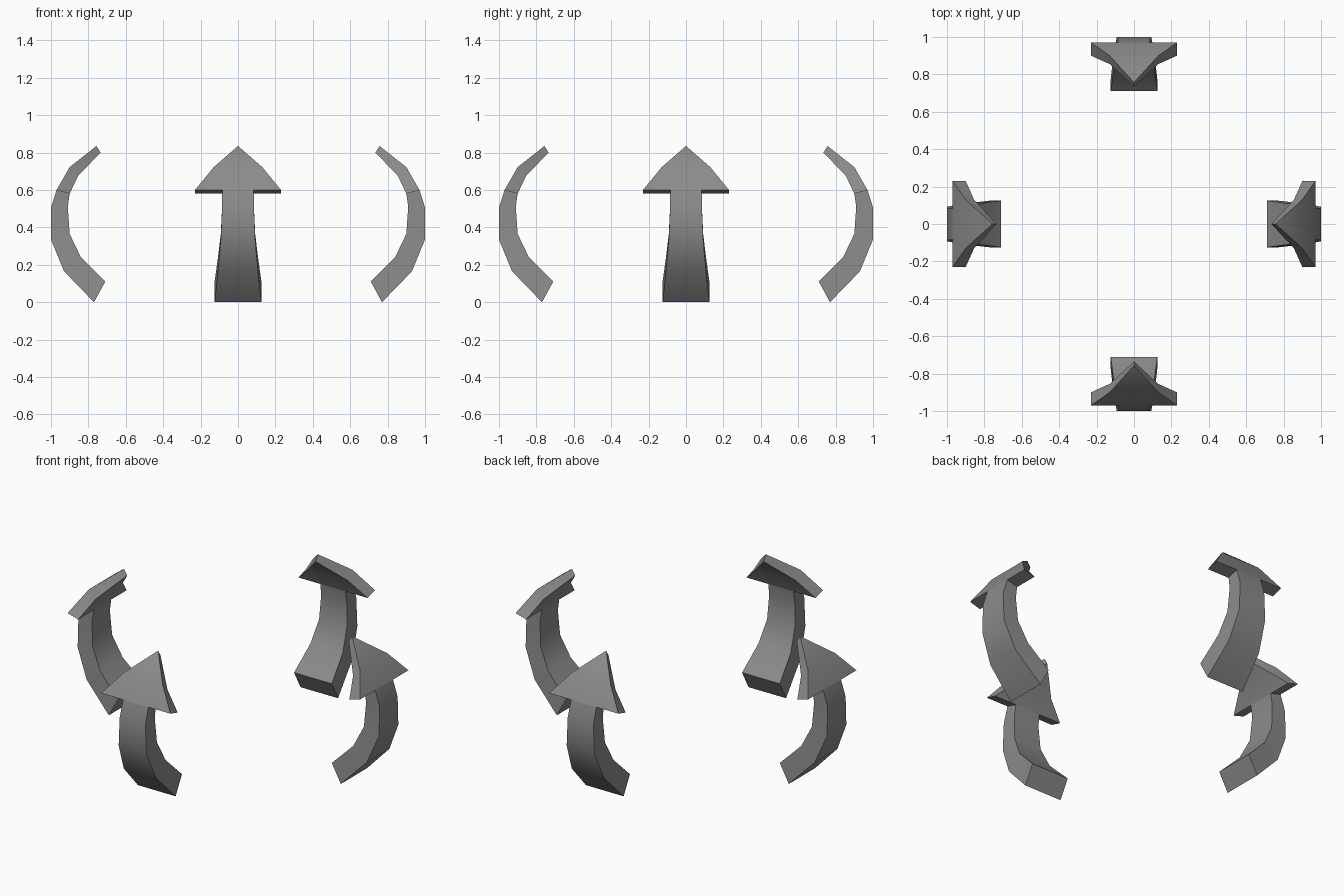
import bpy, bmesh, math

old = bpy.data.objects.get("Cube")
if old:
    bpy.data.objects.remove(old, do_unlink=True)

grey = bpy.data.materials.new("mid grey")
grey.use_nodes = True
colour = (0.26, 0.26, 0.26, 1)
grey.diffuse_color = colour
grey.node_tree.nodes["Principled BSDF"].inputs["Base Color"].default_value = colour

# Stations along the bent bar: (outer radius, outer z, inner radius, inner z, half width)
SHAFT = [(0.77, 0.0, 0.71, 0.11, 0.125), (0.93, 0.165, 0.84, 0.24, 0.107),
         (1.0, 0.335, 0.90, 0.365, 0.092), (1.0, 0.505, 0.91, 0.51, 0.085),
         (0.97, 0.60, 0.90, 0.58, 0.084)]
HEAD = [(0.97, 0.60, 0.90, 0.58, 0.23), (0.90, 0.722, 0.855, 0.675, 0.13),
        (0.757, 0.835, 0.735, 0.80, 0.0)]


def bent_bar(name, stations, turn):
    """Loft a four-sided section through the stations, then turn it about z."""
    bm = bmesh.new()
    rings = []
    for ro, zo, ri, zi, w in stations:
        corners = [(ro, -w, zo), (ro, w, zo), (ri, w, zi), (ri, -w, zi)]
        rings.append([bm.verts.new(c) for c in corners])
    for a, b in zip(rings, rings[1:]):
        for i in range(4):
            j = (i + 1) % 4
            bm.faces.new((a[i], a[j], b[j], b[i]))
    bm.faces.new(rings[0][::-1])
    bmesh.ops.remove_doubles(bm, verts=bm.verts[:], dist=0.0001)
    bmesh.ops.recalc_face_normals(bm, faces=bm.faces[:])
    mesh = bpy.data.meshes.new(name)
    bm.to_mesh(mesh)
    bm.free()
    mesh.materials.append(grey)
    ob = bpy.data.objects.new(name, mesh)
    bpy.context.collection.objects.link(ob)
    ob.rotation_euler.z = turn
    bpy.ops.object.select_all(action="DESELECT")
    ob.select_set(True)
    bpy.context.view_layer.objects.active = ob
    bpy.ops.object.shade_smooth_by_angle(angle=math.radians(30))


# Four curved arrows, a quarter turn apart
for k, side in enumerate(("left", "back", "right", "front")):
    bent_bar(side + "_arrow_shaft", SHAFT, k * math.pi / 2)
    bent_bar(side + "_arrow_head", HEAD, k * math.pi / 2)
